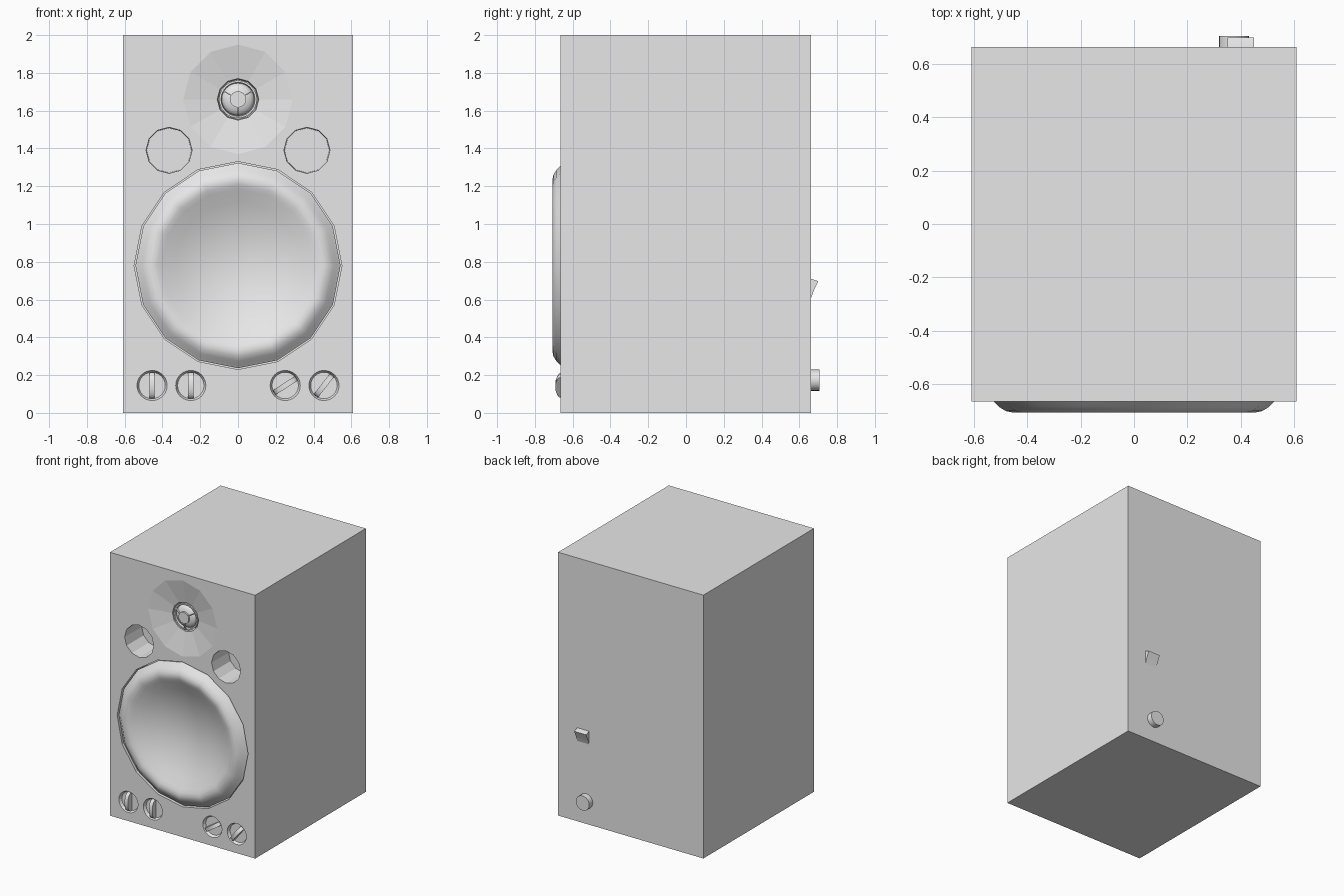
import bpy, bmesh, math
from mathutils import Matrix, Vector

cube = bpy.data.objects.get("Cube")
if cube:
    bpy.data.objects.remove(cube)

grey = bpy.data.materials.new("plain_grey")
grey.use_nodes = True
grey.diffuse_color = (0.8, 0.8, 0.8, 1)
grey.node_tree.nodes["Principled BSDF"].inputs["Base Color"].default_value = (0.8, 0.8, 0.8, 1)

FRONT, BACK = -0.665, 0.663


def finish(name, bm, smooth=None):
    """Turn a bmesh into a named, coloured object."""
    bmesh.ops.remove_doubles(bm, verts=bm.verts, dist=1e-5)
    bmesh.ops.recalc_face_normals(bm, faces=bm.faces)
    mesh = bpy.data.meshes.new(name)
    bm.to_mesh(mesh)
    bm.free()
    mesh.materials.append(grey)
    obj = bpy.data.objects.new(name, mesh)
    bpy.context.collection.objects.link(obj)
    if smooth:
        bpy.ops.object.select_all(action='DESELECT')
        obj.select_set(True)
        bpy.context.view_layer.objects.active = obj
        bpy.ops.object.shade_smooth_by_angle(angle=math.radians(smooth))
    return obj


def lathe(name, x, z, profile, sides, smooth=None):
    """Closed solid of revolution about the y direction; profile holds (radius, y)."""
    bm = bmesh.new()
    rings = []
    for r, y in profile:
        ring = []
        for i in range(sides):
            a = math.pi / 2 + math.tau * i / sides
            ring.append(bm.verts.new((x + r * math.cos(a), y, z + r * math.sin(a))))
        rings.append(ring)
    for a, b in zip(rings, rings[1:]):
        for i in range(sides):
            j = (i + 1) % sides
            bm.faces.new((a[i], a[j], b[j], b[i]))
    for ring, (r, y) in ((rings[0], profile[0]), (rings[-1], profile[-1])):
        if r > 0:
            bm.faces.new(ring)
    return finish(name, bm, smooth)


def extrude(name, outline, width, matrix, smooth=None):
    """Extrude a (y, z) outline symmetrically along x, then place it."""
    bm = bmesh.new()
    face = bm.faces.new([bm.verts.new((-width / 2, y, z)) for y, z in outline])
    out = bmesh.ops.extrude_face_region(bm, geom=[face])
    moved = [v for v in out["geom"] if isinstance(v, bmesh.types.BMVert)]
    bmesh.ops.translate(bm, verts=moved, vec=(width, 0, 0))
    bmesh.ops.transform(bm, matrix=matrix, verts=bm.verts)
    return finish(name, bm, smooth)


# Cabinet box
bm = bmesh.new()
bmesh.ops.create_cube(bm, size=1)
bmesh.ops.scale(bm, vec=(1.22, BACK - FRONT, 2), verts=bm.verts)
bmesh.ops.translate(bm, vec=(0, (BACK + FRONT) / 2, 1), verts=bm.verts)
cabinet = finish("cabinet", bm)

# Recesses cut into the front
WOOFER_Z, TWEETER_Z, KNOB_Z = 0.78, 1.66, 0.145
KNOBS = [(-0.455, 0), (-0.25, 0), (0.25, 57), (0.455, 38)]
cutters = [
    lathe("woofer_cutter", 0, WOOFER_Z, [(0.55, FRONT - 0.1), (0.55, FRONT + 0.11)], 16),
    lathe("waveguide_cutter", 0, TWEETER_Z,
          [(0.393, FRONT - 0.02), (0.29, FRONT), (0.11, FRONT + 0.035), (0.105, FRONT + 0.09)], 12),
]
for side in (-1, 1):
    cutters.append(lathe("port_cutter", side * 0.365, 1.39,
                         [(0.122, FRONT - 0.05), (0.122, FRONT), (0.118, FRONT + 0.2)], 12))
for x, turn in KNOBS:
    cutters.append(lathe("knob_cutter", x, KNOB_Z,
                         [(0.08, FRONT - 0.05), (0.08, FRONT), (0.07, FRONT + 0.02)], 24))

for cutter in cutters:
    cutter.hide_render = True
    cut = cabinet.modifiers.new("cut", 'BOOLEAN')
    cut.operation = 'DIFFERENCE'
    cut.solver = 'EXACT'
    cut.object = cutter
deps = bpy.context.evaluated_depsgraph_get()
result = bpy.data.meshes.new_from_object(cabinet.evaluated_get(deps))
cabinet.modifiers.clear()
cabinet.data = result
for cutter in cutters:
    bpy.data.objects.remove(cutter)

# Woofer: rolled surround around a shallow bowl
profile = [(0.543, FRONT + 0.1), (0.543, FRONT + 0.012), (0.525, FRONT - 0.002),
           (0.505, FRONT - 0.022), (0.48, FRONT - 0.037), (0.455, FRONT - 0.042),
           (0.43, FRONT - 0.036)]
for i in range(7):
    r = 0.405 * (1 - i / 6)
    profile.append((r, FRONT + 0.08 - 0.105 * (r / 0.405) ** 2))
lathe("woofer", 0, WOOFER_Z, profile, 16, 50)

# Tweeter: ring, dome and three-armed guard
profile = [(0.1, FRONT + 0.09), (0.1, FRONT + 0.035), (0.09, FRONT + 0.035), (0.086, FRONT + 0.055)]
for i in range(1, 6):
    a = math.pi / 2 * i / 5
    profile.append((0.086 * math.cos(a), FRONT + 0.055 - 0.035 * math.sin(a)))
lathe("tweeter_dome", 0, TWEETER_Z, profile, 24, 40)
lathe("tweeter_guard_disc", 0, TWEETER_Z, [(0.043, FRONT + 0.024), (0.043, FRONT + 0.012)], 24)
for i in range(3):
    spin = Matrix.Translation((0, 0, TWEETER_Z)) @ Matrix.Rotation(math.tau * i / 3, 4, 'Y')
    arm = [(FRONT + 0.012, -0.04), (FRONT + 0.03, -0.1), (FRONT + 0.045, -0.1), (FRONT + 0.024, -0.04)]
    extrude("tweeter_guard_arm", arm, 0.006, spin)

# Control knobs: rounded grips standing in their recesses
grip = [(FRONT + 0.02 - 0.047 * math.sin(math.pi * i / 12) ** 0.7, 0.07 * math.cos(math.pi * i / 12))
        for i in range(13)]
for x, turn in KNOBS:
    place = Matrix.Translation((x, 0, KNOB_Z)) @ Matrix.Rotation(math.radians(turn), 4, 'Y')
    extrude("knob_grip", grip, 0.028, place, 40)

# Rear switch and rear knob
switch = [(BACK - 0.01, 0.71), (BACK, 0.71), (0.7, 0.697), (0.68, 0.655), (0.67, 0.63),
          (BACK, 0.61), (BACK - 0.01, 0.61)]
extrude("rear_switch", switch, 0.1, Matrix.Translation((0.4, 0, 0)), 40)
lathe("rear_knob", 0.375, 0.173, [(0.056, BACK - 0.01), (0.056, 0.706)], 24, 40)
